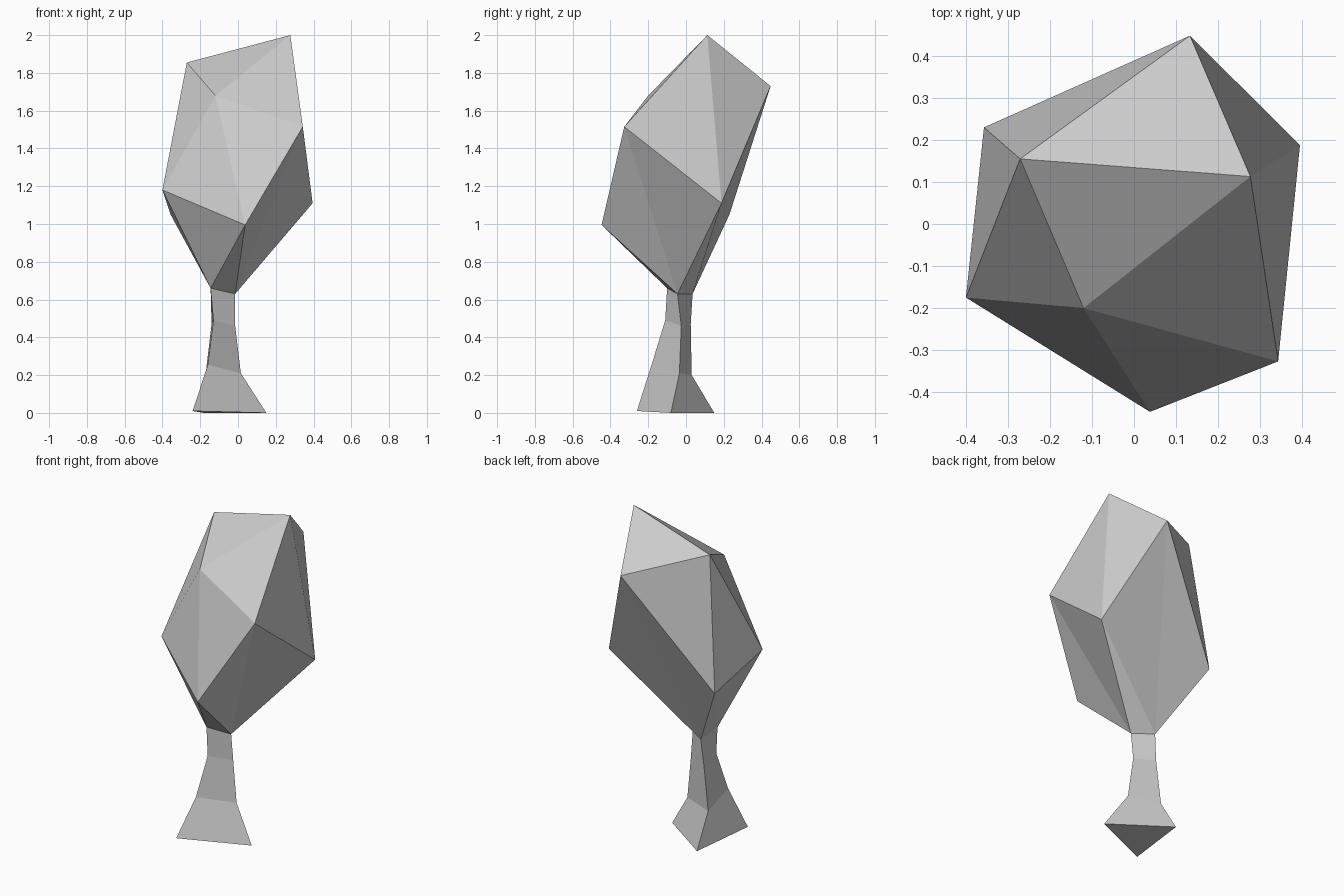
import bpy, bmesh

if "Cube" in bpy.data.objects:
    bpy.data.objects.remove(bpy.data.objects["Cube"])


def finish(name, bm):
    bmesh.ops.recalc_face_normals(bm, faces=bm.faces)
    mesh = bpy.data.meshes.new(name)
    bm.to_mesh(mesh)
    bm.free()
    bpy.context.collection.objects.link(bpy.data.objects.new(name, mesh))


def ring(bm, points):
    return [bm.verts.new(p) for p in points]


# triangle where the trunk meets the crown
neck = [(-0.145, -0.10, 0.66), (-0.015, -0.045, 0.63), (-0.125, 0.035, 0.63)]

# trunk: three-sided stack of tapering sections, flared at the foot
sections = [
    [(-0.24, -0.26, 0.01), (0.15, -0.08, 0.0), (-0.18, 0.15, 0.0)],
    [(-0.16, -0.182, 0.255), (0.015, -0.035, 0.21), (-0.172, 0.03, 0.20)],
    [(-0.13, -0.11, 0.49), (-0.015, -0.025, 0.46), (-0.14, 0.025, 0.47)],
    neck,
]
bm = bmesh.new()
rings = [ring(bm, s) for s in sections]
for low, high in zip(rings, rings[1:]):
    for i in range(3):
        j = (i + 1) % 3
        bm.faces.new((low[i], low[j], high[j], high[i]))
bm.faces.new(rings[0][::-1])
finish("trunk", bm)

# crown: distorted icosahedron = neck triangle, six-point belt, top triangle
bm = bmesh.new()
bottom = ring(bm, neck)
belt = ring(bm, [(-0.357, 0.23, 1.05), (-0.40, -0.175, 1.18),
                 (0.038, -0.447, 0.995), (0.343, -0.327, 1.515),
                 (0.395, 0.188, 1.11), (0.133, 0.448, 1.73)])
top = ring(bm, [(-0.271, 0.155, 1.855), (-0.12, -0.20, 1.68), (0.277, 0.113, 2.0)])
for tri, offset in ((top, 0), (bottom, 1)):
    for i in range(3):
        c = 2 * i + offset
        for a in (c - 1, c):
            bm.faces.new((tri[i], belt[a % 6], belt[(a + 1) % 6]))
        bm.faces.new((tri[i], belt[(c + 1) % 6], tri[(i + 1) % 3]))
bm.faces.new(top)
finish("crown", bm)
